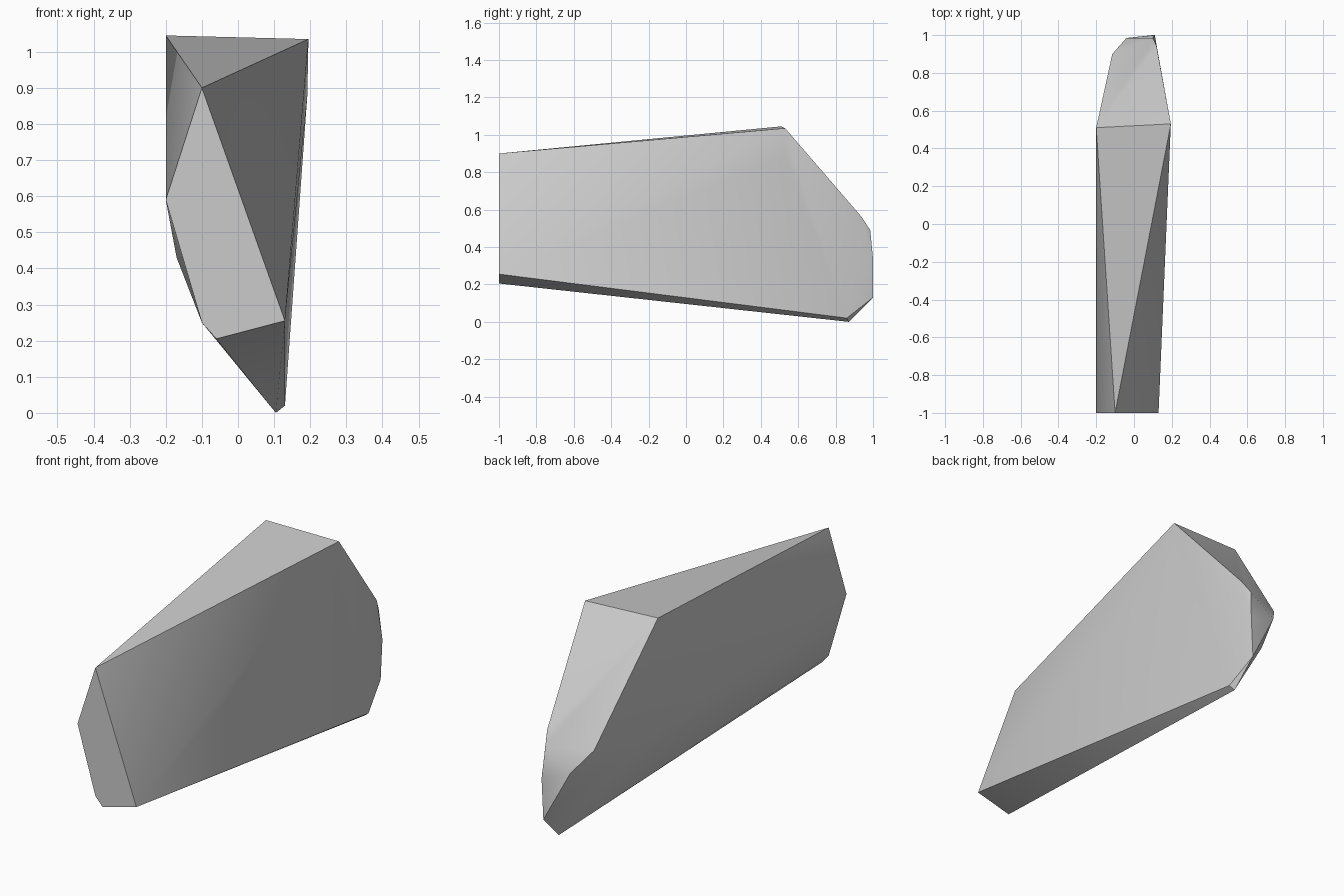
import bpy, bmesh, math

cube = bpy.data.objects.get("Cube")
if cube:
    bpy.data.objects.remove(cube, do_unlink=True)

# Stone colour
stone = bpy.data.materials.new("stone_grey")
stone.use_nodes = True
grey = (0.6, 0.6, 0.6, 1)
stone.diffuse_color = grey
stone.node_tree.nodes["Principled BSDF"].inputs["Base Color"].default_value = grey

# Corners of the chipped shard
front_cut = [(-0.10, -1, 0.90), (-0.20, -1, 0.59), (-0.10, -1, 0.25),
             (-0.06, -1, 0.205), (0.13, -1, 0.255)]
crest = [(-0.20, 0.51, 1.045), (0.195, 0.53, 1.035), (0.192, 0.53, 0.88)]
blunt_end = [(-0.115, 0.90, 0.50), (-0.04, 0.985, 0.395), (0.12, 0.94, 0.56),
             (0.10, 0.985, 0.49), (0.11, 1, 0.335), (0.10, 1, 0.13),
             (0.02, 0.97, 0.22)]
underside = [(0.105, 0.87, 0), (0.13, 0.86, 0.02), (-0.17, 0.60, 0.43)]

# Wrap the corners in one convex body
bm = bmesh.new()
for corner in front_cut + crest + blunt_end + underside:
    bm.verts.new(corner)
hull = bmesh.ops.convex_hull(bm, input=bm.verts)
loose = [v for v in bm.verts if not v.link_faces]
bmesh.ops.delete(bm, geom=loose, context='VERTS')
bmesh.ops.dissolve_limit(bm, angle_limit=math.radians(0.5),
                         verts=bm.verts, edges=bm.edges)
bmesh.ops.recalc_face_normals(bm, faces=bm.faces)
mesh = bpy.data.meshes.new("stone_shard")
bm.to_mesh(mesh)
bm.free()
mesh.materials.append(stone)
shard = bpy.data.objects.new("stone_shard", mesh)
bpy.context.collection.objects.link(shard)

# Soft small facets, crisp main edges
bpy.context.view_layer.objects.active = shard
shard.select_set(True)
bpy.ops.object.shade_smooth_by_angle(angle=math.radians(30))
